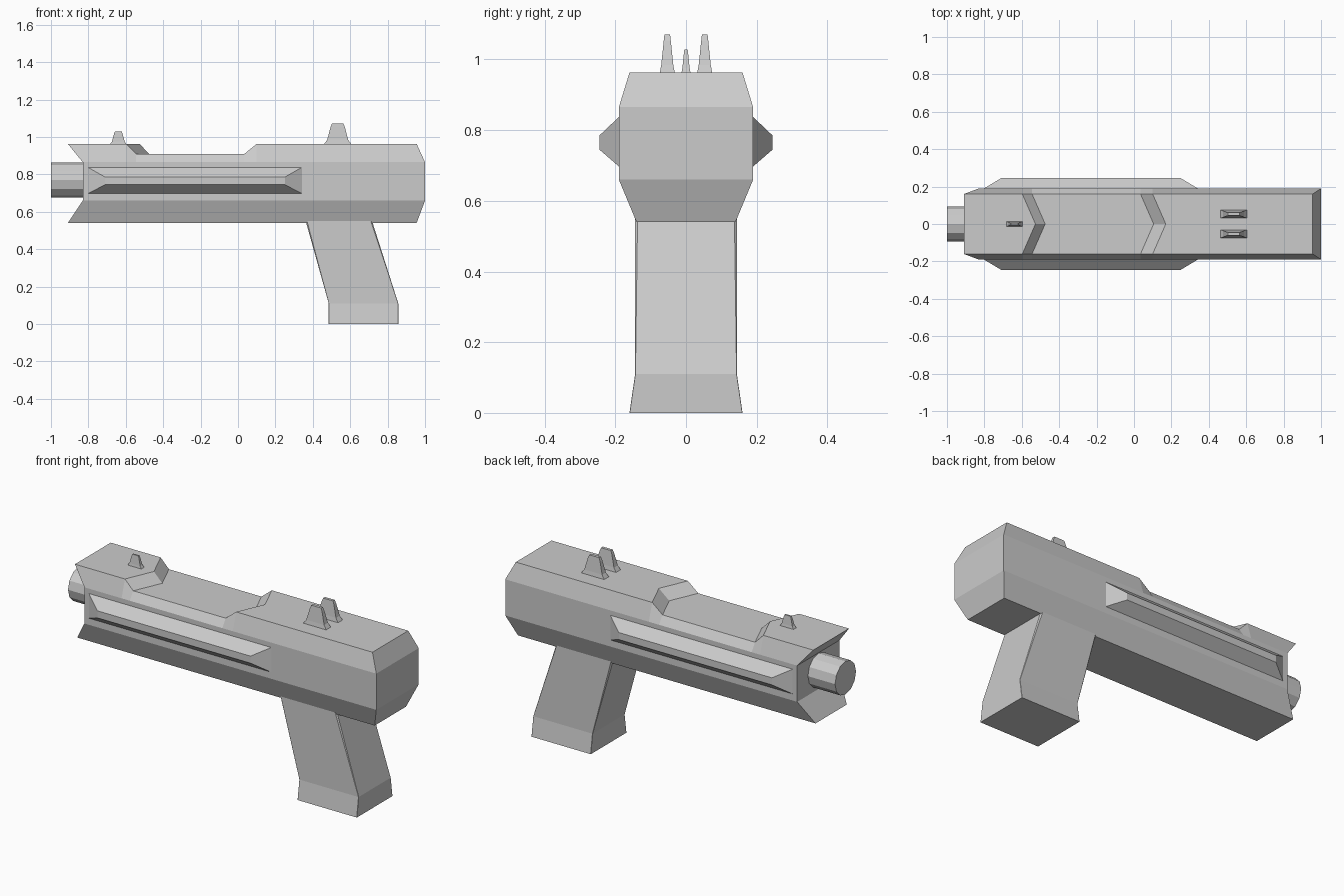
import bpy, bmesh
from math import pi
from mathutils import Matrix

if "Cube" in bpy.data.objects:
    bpy.data.objects.remove(bpy.data.objects["Cube"])


def finish(name, bm):
    bmesh.ops.recalc_face_normals(bm, faces=bm.faces)
    mesh = bpy.data.meshes.new(name)
    bm.to_mesh(mesh)
    bm.free()
    obj = bpy.data.objects.new(name, mesh)
    bpy.context.collection.objects.link(obj)
    return obj


def bridge(bm, rings):
    """Join consecutive closed rings of points with quads; return the vertex rings."""
    vr = [[bm.verts.new(p) for p in r] for r in rings]
    n = len(vr[0])
    for a, b in zip(vr, vr[1:]):
        for i in range(n):
            j = (i + 1) % n
            bm.faces.new((a[i], a[j], b[j], b[i]))
    return vr


def loft(name, rings):
    bm = bmesh.new()
    vr = bridge(bm, rings)
    bm.faces.new(vr[0])
    bm.faces.new(vr[-1])
    return finish(name, bm)


# Body: sections along x, with a centre vertex on top for the chevron steps
def body_ring(x_bottom, x_mid, x_top, x_centre, top):
    half = [(x_bottom, 0.14, 0.54), (x_mid, 0.19, 0.66),
            (x_mid, 0.19, 0.865), (x_top, 0.16, top)]
    other = [(x, -y, z) for x, y, z in reversed(half)]
    return half + [(x_centre, 0, top)] + other


TOP, FLOOR = 0.963, 0.91
sections = [body_ring(-0.91, -0.83, -0.91, -0.91, TOP)]
for x, z in ((-0.597, TOP), (-0.545, FLOOR), (0.035, FLOOR), (0.10, TOP)):
    sections.append(body_ring(x, x, x, x + 0.07, z))
sections.append(body_ring(0.955, 1.0, 0.955, 0.955, TOP))

bm = bmesh.new()
rings = bridge(bm, sections)
for r in (rings[0], rings[-1]):
    for ids in ((0, 1, 7, 8), (1, 2, 6, 7), (2, 3, 4, 5, 6)):
        bm.faces.new([r[i] for i in ids])
finish("body", bm)

# Barrel
bm = bmesh.new()
bmesh.ops.create_cone(bm, cap_ends=True, segments=12, radius1=0.094, radius2=0.094,
                      depth=0.19, matrix=Matrix.Translation((-0.905, 0, 0.769))
                      @ Matrix.Rotation(pi / 2, 4, 'Y'))
finish("barrel", bm)


# Grip: raked, with narrow corner chamfers and a flared foot
def grip_ring(z, x0, x1, w, c):
    return [(x0 + c, -w, z), (x1 - c, -w, z), (x1, -w + c, z), (x1, w - c, z),
            (x1 - c, w, z), (x0 + c, w, z), (x0, w - c, z), (x0, -w + c, z)]


loft("grip", [grip_ring(0.0, 0.485, 0.857, 0.16, 0.001),
              grip_ring(0.11, 0.485, 0.857, 0.144, 0.001),
              grip_ring(0.55, 0.362, 0.717, 0.144, 0.007)])

# Side rails: raised panels with sloped edges
for side, label in ((-1, "right"), (1, "left")):
    loft("side_rail_" + label,
         [[(x0, side * y, z0), (x1, side * y, z0), (x1, side * y, z1), (x0, side * y, z1)]
          for y, x0, x1, z0, z1 in ((0.185, -0.81, 0.35, 0.693, 0.842),
                                    (0.245, -0.71, 0.25, 0.745, 0.785))])


# Sights: small flared posts
def sight(name, x, y, s):
    profile = ((-0.005, 0.075, 0.022), (0.022, 0.056, 0.017),
               (0.09, 0.038, 0.010), (0.108, 0.031, 0.008))
    loft(name, [[(x + i * hx * s, y + j * hy * s, TOP + h * s)
                 for i, j in ((-1, -1), (1, -1), (1, 1), (-1, 1))]
                for h, hx, hy in profile])


sight("rear_sight_right", 0.533, -0.053, 1.0)
sight("rear_sight_left", 0.533, 0.053, 1.0)
sight("front_sight", -0.64, 0.0, 0.6)
